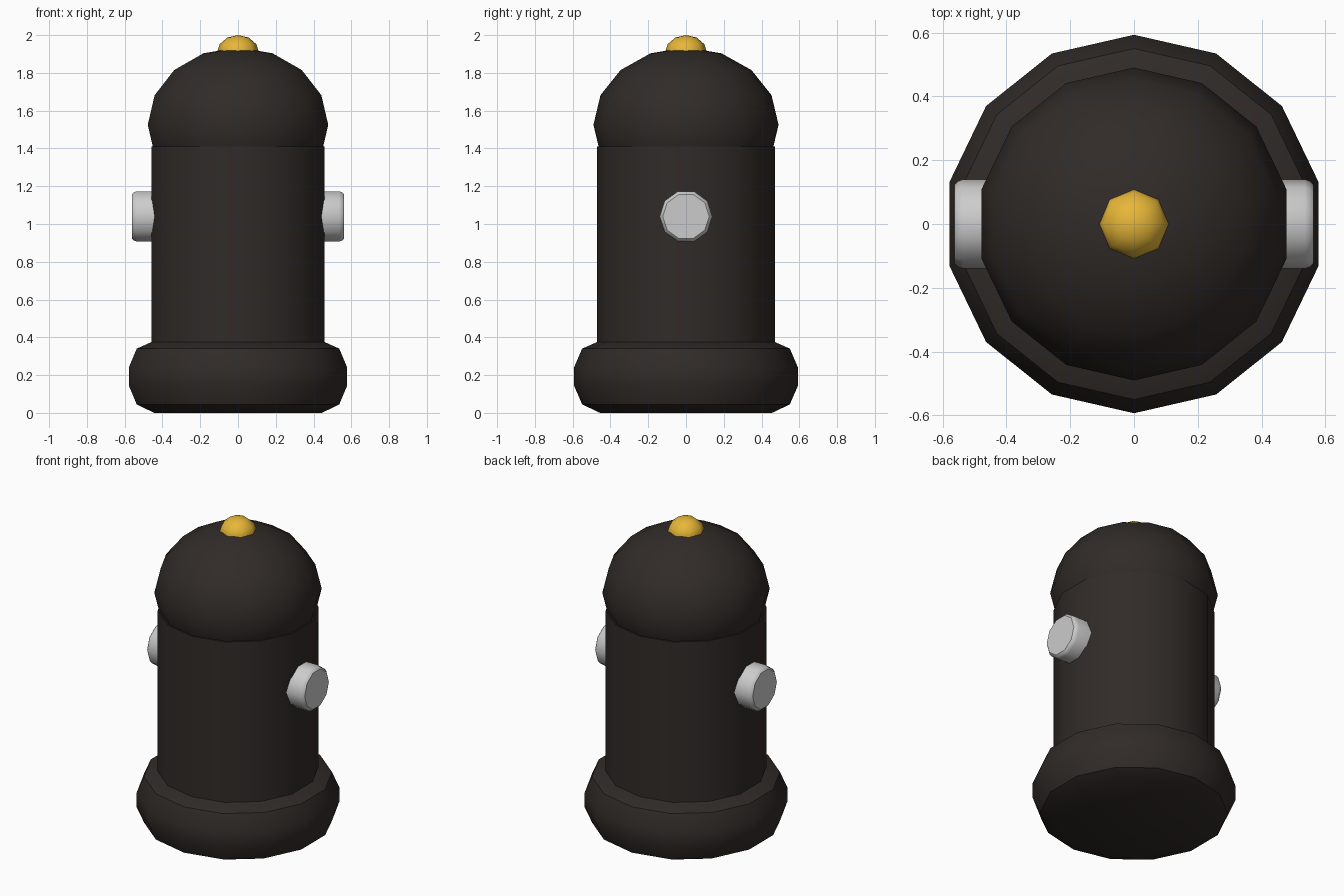
import bpy, bmesh, math
from mathutils import Matrix

if "Cube" in bpy.data.objects:
    bpy.data.objects.remove(bpy.data.objects["Cube"])


def paint(name, rgb):
    m = bpy.data.materials.new(name)
    m.diffuse_color = (*rgb, 1)
    m.use_nodes = True
    m.node_tree.nodes["Principled BSDF"].inputs["Base Color"].default_value = m.diffuse_color
    return m


def lathe(name, profile, sides, start, mat=None, angle=40, matrix=None):
    """Spin (radius, height) points around z; a zero radius makes a pole, open ends are capped."""
    bm = bmesh.new()
    rings = []
    for r, z in profile:
        n = 1 if r == 0 else sides
        rings.append([bm.verts.new((r * math.cos(start + math.tau * i / sides),
                                    r * math.sin(start + math.tau * i / sides), z))
                      for i in range(n)])
    for a, b in zip(rings, rings[1:]):
        for i in range(sides):
            j = (i + 1) % sides
            quad = [a[i % len(a)], a[j % len(a)], b[j % len(b)], b[i % len(b)]]
            bm.faces.new(list(dict.fromkeys(quad)))
    for ring in (rings[0], rings[-1]):
        if len(ring) > 2:
            bm.faces.new(ring)
    if matrix:
        bm.transform(matrix)
    bmesh.ops.recalc_face_normals(bm, faces=bm.faces)
    me = bpy.data.meshes.new(name)
    bm.to_mesh(me)
    bm.free()
    ob = bpy.data.objects.new(name, me)
    bpy.context.collection.objects.link(ob)
    if mat:
        me.materials.append(mat)
    bpy.ops.object.select_all(action='DESELECT')
    bpy.context.view_layer.objects.active = ob
    ob.select_set(True)
    bpy.ops.object.shade_smooth_by_angle(angle=math.radians(angle))
    return ob


dark = paint("dark_iron", (0.03, 0.024, 0.021))
gold = paint("gold", (0.80, 0.47, 0.04))
quarter = math.pi / 2

# Rounded foot
lathe("base", [(0.455, 0), (0.55, 0.045), (0.593, 0.145), (0.593, 0.24),
               (0.55, 0.34), (0.455, 0.382)], 14, quarter, dark)

# Barrel
lathe("body", [(0.47, 0.3), (0.47, 1.41)], 14, quarter, dark)

# Flattened sphere cap, overlapping the barrel
dome = [(0.49 * math.cos(a), 1.525 + 0.41 * math.sin(a))
        for a in (math.pi * k / 8 for k in range(-3, 4))]
lathe("dome", [(0, 1.115)] + dome + [(0, 1.935)], 14, quarter, dark)

# Top knob
knob = [(0.112 * math.cos(a), 1.905 + 0.095 * math.sin(a))
        for a in (math.pi * k / 6 for k in range(-2, 3))]
lathe("top_knob", [(0, 1.81)] + knob + [(0, 2.0)], 8, 0, gold, 60)

# Bevelled side outlets
for side, name in ((1, "right_outlet"), (-1, "left_outlet")):
    place = Matrix.Translation((0, 0, 1.04)) @ Matrix.Rotation(side * quarter, 4, 'Y')
    lathe(name, [(0.14, 0.4), (0.14, 0.535), (0.134, 0.552), (0.123, 0.562)],
          10, quarter, None, 40, place)
